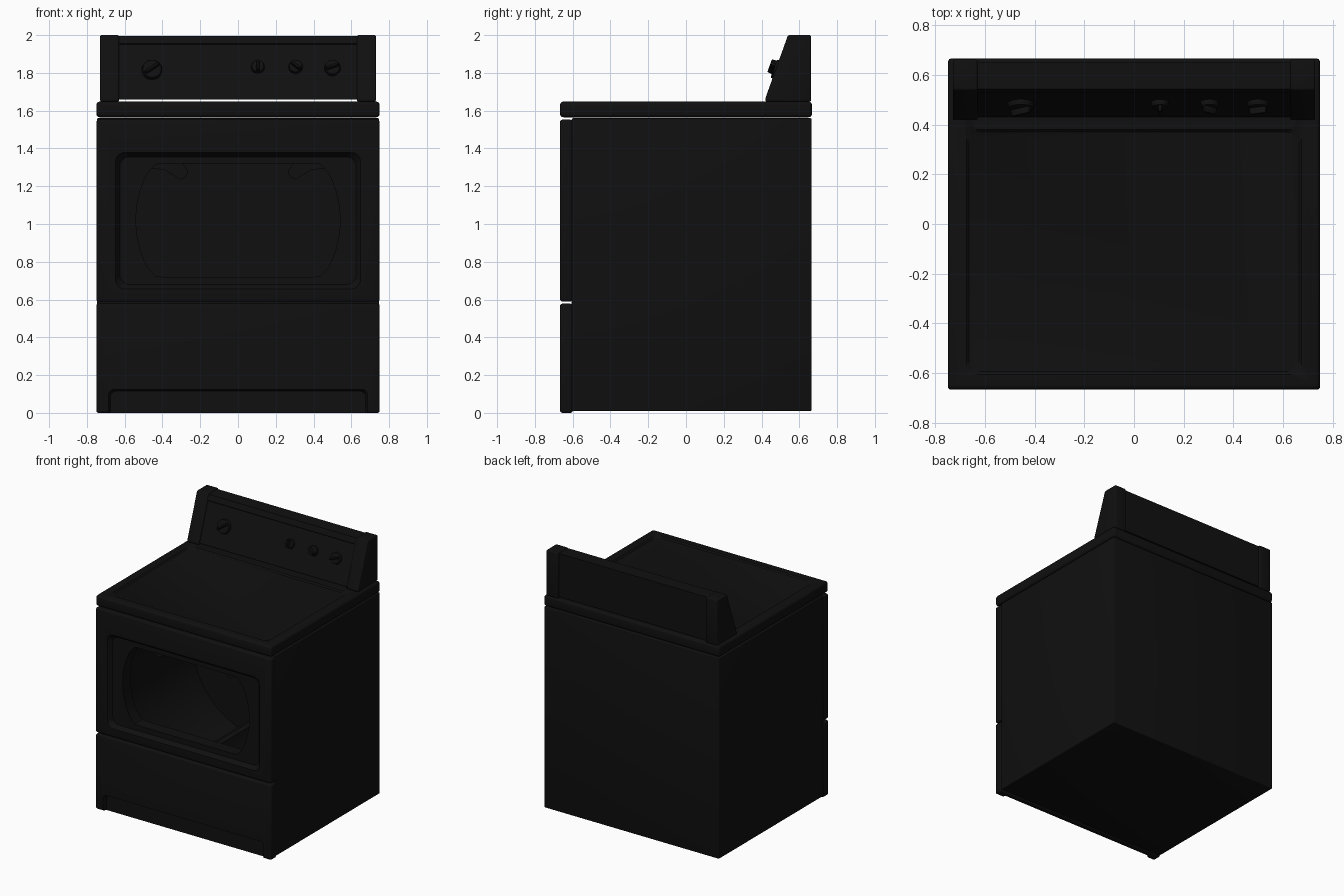
import bpy, bmesh, math
from mathutils import Vector, Matrix

if "Cube" in bpy.data.objects:
    bpy.data.objects.remove(bpy.data.objects["Cube"])

black = bpy.data.materials.new("black_enamel")
black.diffuse_color = (0.005, 0.005, 0.005, 1)
black.use_nodes = True
black.node_tree.nodes["Principled BSDF"].inputs["Base Color"].default_value = black.diffuse_color

AXES = {"x": lambda u, v, w: (w, u, v),
        "y": lambda u, v, w: (u, w, v),
        "z": lambda u, v, w: (u, v, w)}


def prism(name, pts, axis, a, b, end_pts=None, bevel=0.0, segs=3):
    """Extrude (or loft) a closed outline along an axis, with rounded edges."""
    f, bm = AXES[axis], bmesh.new()
    r0 = [bm.verts.new(f(u, v, a)) for u, v in pts]
    r1 = [bm.verts.new(f(u, v, b)) for u, v in (end_pts or pts)]
    bm.faces.new(r0)
    bm.faces.new(r1)
    n = len(pts)
    for i in range(n):
        j = (i + 1) % n
        bm.faces.new((r0[i], r0[j], r1[j], r1[i]))
    bmesh.ops.recalc_face_normals(bm, faces=bm.faces)
    if bevel:
        edges = [e for e in bm.edges if e.calc_face_angle(0) > 0.3]
        bmesh.ops.bevel(bm, geom=edges, offset=bevel, segments=segs,
                        profile=0.5, affect='EDGES')
    me = bpy.data.meshes.new(name)
    bm.to_mesh(me)
    bm.free()
    ob = bpy.data.objects.new(name, me)
    bpy.context.collection.objects.link(ob)
    me.materials.append(black)
    return ob


def rect(u0, u1, v0, v1):
    return [(u0, v0), (u1, v0), (u1, v1), (u0, v1)]


def rounded(u0, u1, v0, v1, r, n=8):
    pts = []
    for cu, cv, s in ((u1 - r, v0 + r, -90), (u1 - r, v1 - r, 0),
                      (u0 + r, v1 - r, 90), (u0 + r, v0 + r, 180)):
        for i in range(n + 1):
            t = math.radians(s + 90 * i / n)
            pts.append((cu + r * math.cos(t), cv + r * math.sin(t)))
    return pts


def circle(r, n, cu=0, cv=0):
    return [(cu + r * math.cos(2 * math.pi * i / n),
             cv + r * math.sin(2 * math.pi * i / n)) for i in range(n)]


def porthole(r, h, cz=1.02, n=20):
    """Circle with flattened top and bottom."""
    t0 = math.asin(h / r)
    side = [(r * math.cos(t), r * math.sin(t))
            for t in (-t0 + 2 * t0 * i / n for i in range(n + 1))]
    k = 0.05  # soften the corners between arc and flats
    c = side[-1][0]
    side = [(c - k, -h), (c - k * 0.2, -h * 0.985)] + side[2:-2] + \
           [(c - k * 0.2, h * 0.985), (c - k, h)]
    return [(x, cz + z) for x, z in side] + [(-x, cz - z) for x, z in side]


def cut(ob, cutter):
    m = ob.modifiers.new("cut", 'BOOLEAN')
    m.operation, m.object, m.solver = 'DIFFERENCE', cutter, 'EXACT'
    bpy.context.view_layer.objects.active = ob
    bpy.ops.object.modifier_apply(modifier=m.name)
    bpy.data.objects.remove(cutter)


# Cabinet with the drum cavity
DZ, DR = 0.96, 0.58
cabinet = prism("cabinet", rect(-0.747, 0.747, 0.01, 1.56), "y", -0.605, 0.665, bevel=0.006)
cut(cabinet, prism("drum_cutter", circle(DR, 64, 0, DZ), "y", -0.54, 0.28))
cut(cabinet, prism("throat_cutter", porthole(0.54, 0.30), "y", -0.7, -0.5))

# Three baffles along the drum wall
for i, deg in enumerate((46, 134, 270)):
    t = math.radians(deg)
    d, s = Vector((math.cos(t), math.sin(t))), Vector((-math.sin(t), math.cos(t)))
    outline = [d * r + s * w + Vector((0, DZ)) for r, w in
               ((0.575, -0.11), (0.50, -0.05), (0.41, -0.03), (0.40, 0),
                (0.41, 0.03), (0.50, 0.05), (0.575, 0.11))]
    prism(f"drum_baffle_{i + 1}", outline, "y", -0.53, 0.285)

# Upper front panel with door recess and opening
upper = prism("upper_front_panel", rect(-0.75, 0.75, 0.59, 1.552), "y", -0.667, -0.60, bevel=0.012)
cut(upper, prism("recess_cutter", rounded(-0.655, 0.655, 0.65, 1.385, 0.05), "y", -0.675, -0.635,
                 end_pts=rounded(-0.625, 0.625, 0.68, 1.355, 0.05)))
cut(upper, prism("opening_cutter", porthole(0.54, 0.30), "y", -0.7, -0.55))

# Lower front panel with toe recess
lower = prism("lower_front_panel", rect(-0.75, 0.75, 0.0, 0.578), "y", -0.667, -0.60, bevel=0.012)
cut(lower, prism("toe_cutter", rounded(-0.69, 0.69, -0.2, 0.13, 0.03), "y", -0.68, -0.64,
                 end_pts=rounded(-0.675, 0.675, -0.2, 0.115, 0.03)))

# Lid with shallow dished work surface
lid = prism("lid", rect(-0.75, 0.75, -0.667, 0.667), "z", 1.565, 1.648, bevel=0.018, segs=4)
cut(lid, prism("dish_cutter", rounded(-0.68, 0.68, -0.61, 0.385, 0.05), "z", 1.652, 1.638,
               end_pts=rounded(-0.665, 0.665, -0.595, 0.37, 0.05)))

# Sloping control console between two end caps
cap = [(0.42, 1.648), (0.42, 1.665), (0.54, 1.997), (0.662, 2.0), (0.662, 1.648)]
cap[2] = (0.54, 2.0)
for side, x in (("left", -0.73), ("right", 0.63)):
    prism(f"console_{side}_cap", cap, "x", x, x + 0.10, bevel=0.008)
prism("console_panel", [(0.432, 1.66), (0.532, 1.95), (0.528, 1.955), (0.543, 1.995),
                        (0.65, 1.995), (0.65, 1.66)], "x", -0.635, 0.635)

# Control knobs: flared skirt, barrel and a grip bar, tilted to the console face
tilt = math.atan2(0.12, 0.335)
rot = Matrix.Rotation(math.pi / 2 - tilt, 4, 'X')
for i, (x, z, r, turn) in enumerate(((-0.455, 1.815, 0.055, 35), (0.105, 1.83, 0.036, 90),
                                     (0.305, 1.83, 0.038, -40), (0.50, 1.825, 0.044, 20))):
    place = Matrix.Translation((x, 0.432 + (z - 1.66) * 0.345, z)) @ rot
    spin = Matrix.Rotation(math.radians(turn), 4, 'Z')
    parts = [prism(f"knob_{i + 1}_base", circle(r, 32), "z", -0.005, 0.022,
                   end_pts=circle(r * 0.9, 32), bevel=0.003, segs=2),
             prism(f"knob_{i + 1}_grip", rect(-r * 0.85, r * 0.85, -0.009, 0.009), "z", 0.015, 0.048,
                   end_pts=rect(-r * 0.75, r * 0.75, -0.006, 0.006), bevel=0.003, segs=2)]
    for p in parts:
        p.matrix_world = place @ spin

# Smooth shading with crisp edges
bpy.ops.object.select_all(action='SELECT')
bpy.context.view_layer.objects.active = cabinet
bpy.ops.object.shade_smooth_by_angle(angle=math.radians(35))
